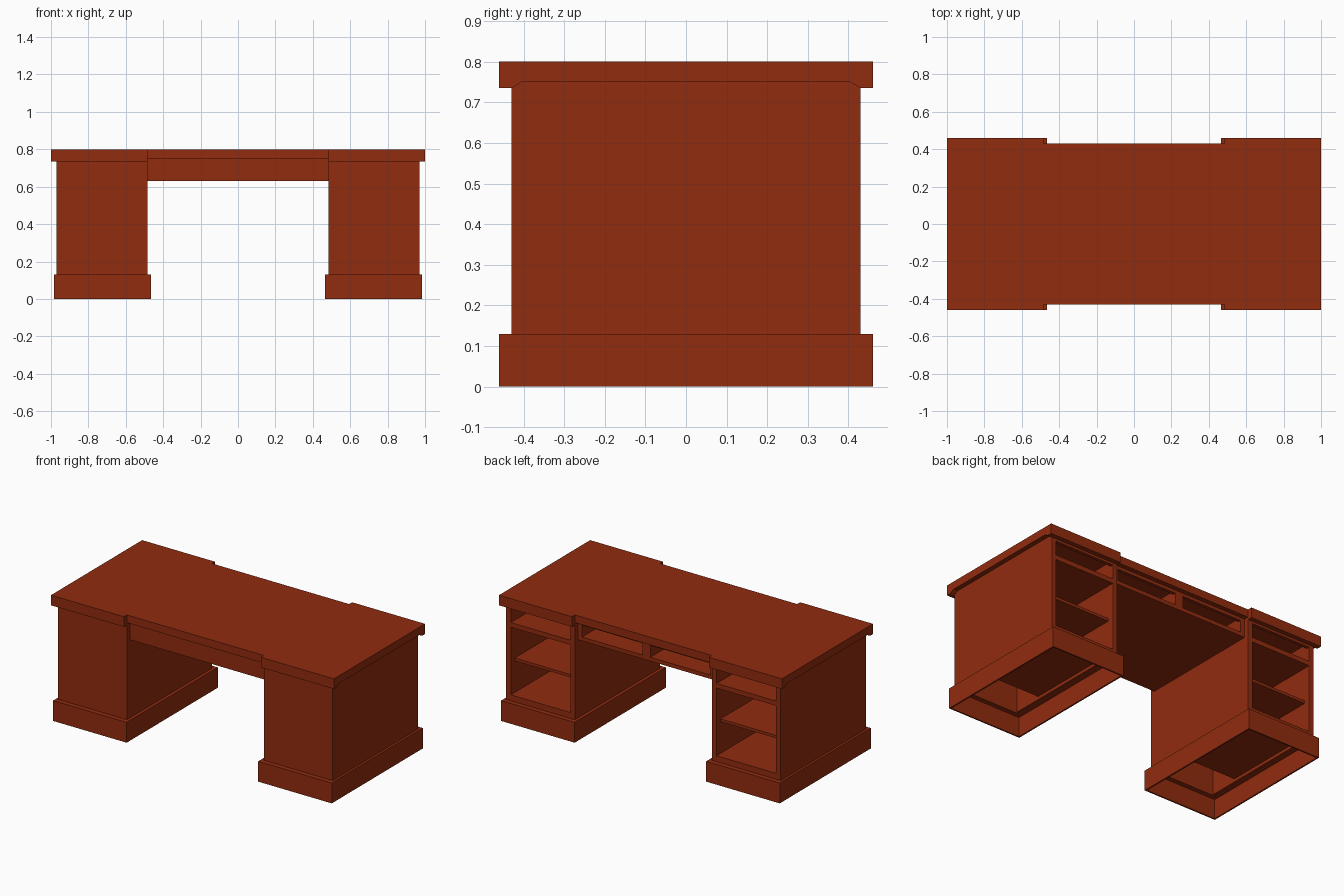
import bpy
import bmesh
from mathutils import Vector

cube = bpy.data.objects.get("Cube")
if cube:
    bpy.data.objects.remove(cube, do_unlink=True)

# Single stained-wood colour
wood = bpy.data.materials.new("red_brown_wood")
wood.use_nodes = True
colour = (0.285, 0.025, 0.0045, 1)
wood.diffuse_color = colour
bsdf = next(n for n in wood.node_tree.nodes if n.type == "BSDF_PRINCIPLED")
bsdf.inputs["Base Color"].default_value = colour


def prism(name, outline, direction, mirror=()):
    """Extrude a flat outline of 3D points; mirror is any of 'X', 'Y'."""
    bm = bmesh.new()
    face = bm.faces.new([bm.verts.new(p) for p in outline])
    moved = bmesh.ops.extrude_face_region(bm, geom=[face])["geom"]
    verts = [g for g in moved if isinstance(g, bmesh.types.BMVert)]
    bmesh.ops.translate(bm, verts=verts, vec=Vector(direction))
    bmesh.ops.recalc_face_normals(bm, faces=bm.faces)
    mesh = bpy.data.meshes.new(name)
    bm.to_mesh(mesh)
    bm.free()
    mesh.materials.append(wood)
    obj = bpy.data.objects.new(name, mesh)
    bpy.context.collection.objects.link(obj)
    if mirror:
        mod = obj.modifiers.new("Mirror", "MIRROR")
        mod.use_axis = ("X" in mirror, "Y" in mirror, False)
        mod.use_mirror_merge = False
    return obj


def box(name, x, y, z, mirror="X"):
    outline = [(x[0], y[0], z[0]), (x[1], y[0], z[0]),
               (x[1], y[1], z[0]), (x[0], y[1], z[0])]
    return prism(name, outline, (0, 0, z[1] - z[0]), mirror)


# Main levels and outlines
IN, OUT = 0.485, 0.97          # pedestal sides
DEEP, EDGE = 0.43, 0.46        # pedestal and top depth
PLINTH, UNDER, TOP = 0.13, 0.75, 0.80
WALL = 0.032
inner = (IN + WALL, OUT - WALL)
cabinet_y = (-0.22, DEEP)

# Table top, stepped out over the pedestals
corner = [(1, EDGE), (IN, EDGE), (IN, DEEP)]
quarter = corner + [(-x, y) for x, y in reversed(corner)]
outline = quarter + [(-x, -y) for x, y in quarter]
prism("table_top", [(x, y, UNDER) for x, y in outline], (0, 0, TOP - UNDER))

# Hanging lips with tapered returns round the end corners
LIP = 0.735
box("top_lip", (IN, 1), (DEEP, EDGE), (LIP, UNDER), "XY")
prism("lip_return", [(OUT, DEEP, LIP), (OUT, DEEP, UNDER), (OUT, 0.405, UNDER)],
      (1 - OUT, 0, 0), "XY")

# Pedestal shells
for name, x in (("pedestal_inner_side", (IN, inner[0])),
                ("pedestal_outer_side", (inner[1], OUT))):
    box(name, x, (-DEEP, DEEP), (PLINTH, UNDER))
box("pedestal_front", inner, (-DEEP, -DEEP + 0.012), (PLINTH, UNDER))

# Cabinet interior: floor, shelf, drawer rail and rear board
box("cabinet_bottom_rail", inner, (DEEP - 0.015, DEEP), (PLINTH, 0.168))
box("cabinet_floor", inner, (cabinet_y[0], DEEP - 0.015), (0.15, 0.168))
box("cabinet_shelf", inner, (cabinet_y[0], DEEP - 0.04), (0.37, 0.388))
box("drawer_divider", inner, cabinet_y, (0.60, 0.63))
box("cabinet_top_rail", inner, (DEEP - 0.02, DEEP), (0.72, UNDER))
box("cabinet_back_board", inner, (cabinet_y[0] - 0.012, cabinet_y[0]), (0.15, UNDER))

# Hollow plinths: four thin boards and a ledge ring
PX, BOARD = (0.465, 0.985), 0.01
for name, x in (("plinth_inner_board", (PX[0], PX[0] + BOARD)),
                ("plinth_outer_board", (PX[1] - BOARD, PX[1]))):
    box(name, x, (-EDGE, EDGE), (0, PLINTH))
within = (PX[0] + BOARD, PX[1] - BOARD)
box("plinth_end_board", within, (EDGE - BOARD, EDGE), (0, PLINTH), "XY")
LEDGE = (PLINTH - 0.006, PLINTH)
box("plinth_end_ledge", within, (DEEP - 0.012, EDGE - BOARD), LEDGE, "XY")
box("plinth_inner_ledge", (within[0], IN + 0.01), (-DEEP, DEEP), LEDGE)
box("plinth_outer_ledge", (OUT - 0.01, within[1]), (-DEEP, DEEP), LEDGE)

# Centre drawer case: closed front, two open bays at the back
APRON, BASE = 0.40, 0.63
box("centre_apron", (-IN, IN), (-APRON, -APRON + 0.02), (BASE, UNDER), "")
box("centre_floor", (-IN, IN), (-APRON + 0.02, APRON), (BASE, 0.655), "")
box("centre_top_rail", (-IN, IN), (APRON - 0.02, APRON), (0.73, UNDER), "")
box("centre_divider", (-0.028, 0.028), (-APRON + 0.02, APRON), (0.655, UNDER), "")
box("centre_end_stile", (0.455, IN), (-APRON + 0.02, APRON), (0.655, UNDER))
